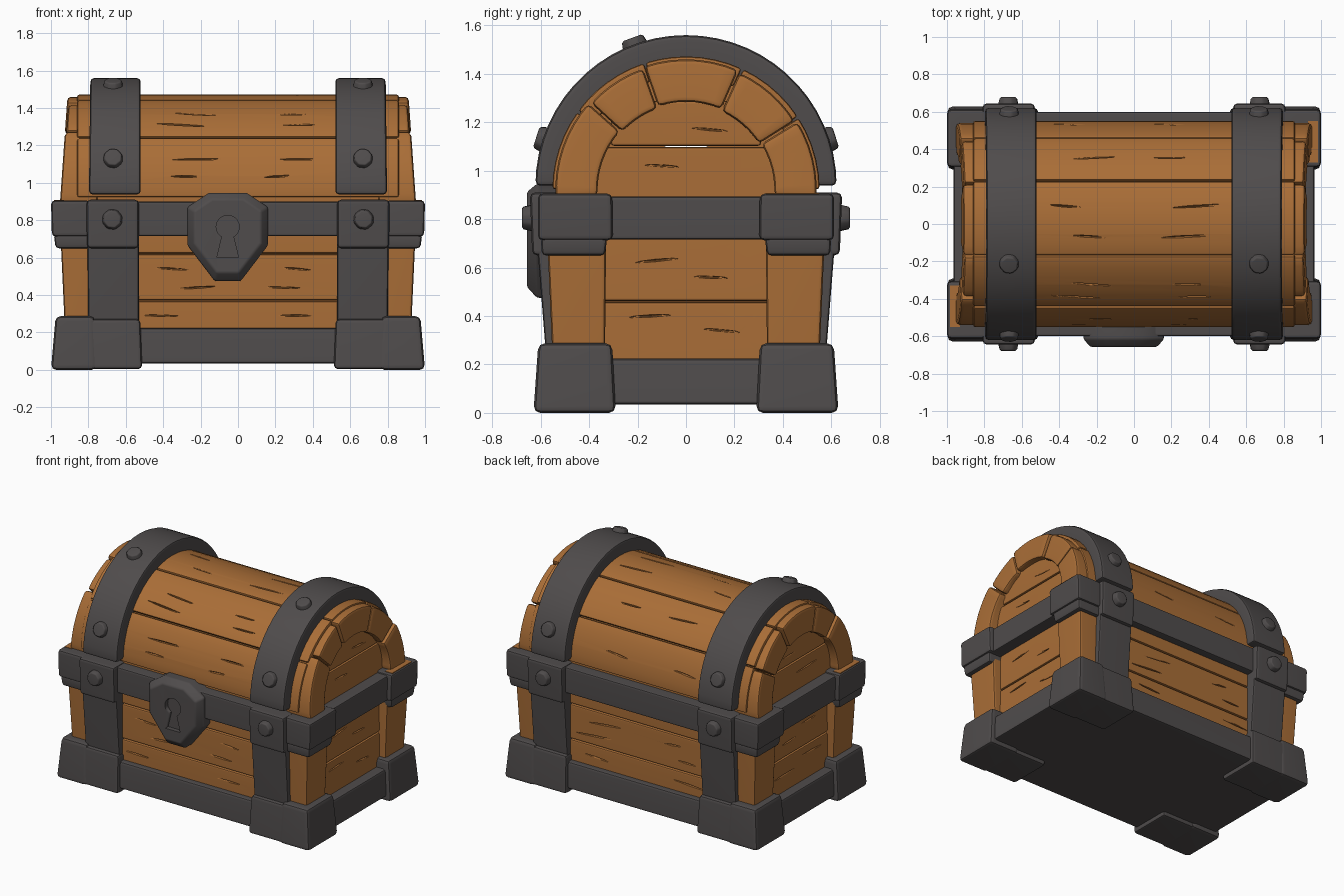
import bpy, bmesh, math, random
from mathutils import Matrix, Vector

if "Cube" in bpy.data.objects:
    bpy.data.objects.remove(bpy.data.objects["Cube"])

random.seed(4)
SIDES = (-1, 1)
CZ = 0.92  # centre height of the lid arch


def material(name, col):
    m = bpy.data.materials.new(name)
    m.diffuse_color = (*col, 1)
    m.use_nodes = True
    m.node_tree.nodes["Principled BSDF"].inputs["Base Color"].default_value = m.diffuse_color
    return m


WOOD = material("warm_wood", (0.40, 0.155, 0.038))
IRON = material("dark_iron", (0.079, 0.072, 0.072))


def finish(name, bm, mat, bevel=0.0, segs=2):
    bmesh.ops.recalc_face_normals(bm, faces=bm.faces)
    if bevel:
        edges = [e for e in bm.edges if len(e.link_faces) == 2 and e.calc_face_angle(0) > 0.6]
        bmesh.ops.bevel(bm, geom=edges, offset=bevel, segments=segs, profile=0.5,
                        affect='EDGES', clamp_overlap=True)
    me = bpy.data.meshes.new(name)
    bm.to_mesh(me)
    bm.free()
    ob = bpy.data.objects.new(name, me)
    bpy.context.collection.objects.link(ob)
    me.materials.append(mat)
    me.shade_smooth()
    me.set_sharp_from_angle(angle=math.radians(40))
    return ob


def loft(name, rings, mat, bevel=0.0, sx=1, sy=1):
    """Skin a list of equal rings of points and cap both ends."""
    bm = bmesh.new()
    vs = [[bm.verts.new((p[0] * sx, p[1] * sy, p[2])) for p in r] for r in rings]
    n = len(vs[0])
    for a, b in zip(vs, vs[1:]):
        for i in range(n):
            bm.faces.new((a[i], a[(i + 1) % n], b[(i + 1) % n], b[i]))
    bm.faces.new(vs[0])
    bm.faces.new(vs[-1])
    return finish(name, bm, mat, bevel)


def block(name, x, y, z, mat, bevel=0.015, tx=None, ty=None, sx=1, sy=1):
    """Box whose top may have its own x and y range."""
    def rect(x, y, z):
        return [(x[0], y[0], z), (x[1], y[0], z), (x[1], y[1], z), (x[0], y[1], z)]
    return loft(name, [rect(x, y, z[0]), rect(tx or x, ty or y, z[1])], mat, bevel, sx, sy)


def arc(name, a0, a1, r0, r1, x0, x1, mat, bevel, sx=1, lean=0.0, zc=CZ):
    """Curved slab around the x axis, angles in degrees from +y."""
    n = max(3, round((a1 - a0) / 6))
    rings = []
    for i in range(n + 1):
        a = math.radians(a0 + (a1 - a0) * i / n)
        c, s = math.cos(a), math.sin(a)
        rings.append([(x - (lean * r * s if x == x1 else 0), r * c, zc + r * s)
                      for x, r in ((x0, r0), (x1, r0), (x1, r1), (x0, r1))])
    return loft(name, rings, mat, bevel, sx)


cracked = []

# wooden core of box and lid
block("box_core", (-0.85, 0.85), (-0.52, 0.52), (0.1, 0.93), WOOD, 0)
arc("lid_core", 0, 180, 0.2, 0.525, -0.84, 0.84, WOOD, 0)

# lid planks
for a0, a1 in ((0, 33), (33, 65), (65, 108), (108, 144), (144, 180)):
    cracked.append(arc("lid_plank", a0 + .4, a1 - .4, 0.47, 0.552, -0.86, 0.86, WOOD, 0.012))

# front and back planks
for sy in SIDES:
    for z0, z1 in ((0.18, 0.37), (0.37, 0.62), (0.62, 0.8)):
        cracked.append(block("wall_plank", (-0.82, 0.82), (0.45, 0.545), (z0 + .003, z1 - .003),
                             WOOD, 0.012, sy=sy))

for sx in SIDES:
    # end planks of box and lid
    for z0, z1, w in ((0.18, 0.46, 0.36), (0.46, 0.75, 0.36), (0.75, 1.10, 0.44), (1.10, 1.29, 0.31)):
        cracked.append(block("end_plank", (0.78, 0.882), (-w, w), (z0 + .003, z1 - .003),
                             WOOD, 0.012, sx=sx))
    # curved rim blocks of the lid end
    for i, (a0, a1) in enumerate(((-4, 32), (32, 66), (66, 109), (109, 138), (138, 184))):
        bump = 0.008 * (i % 2)
        arc("lid_rim_block", a0 + .5, a1 - .5, 0.365 - bump, 0.54 - bump, 0.75, 0.95 - bump,
            WOOD, 0.02, sx, 0.07)
    # iron strap over the lid
    arc("lid_strap", 0, 180, 0.5, 0.622, 0.52, 0.797, IRON, 0.02, sx, 0.012, 0.938)
    # side rail
    block("side_band", (0.8, 0.965), (-0.4, 0.4), (0.715, 0.893), IRON, 0.015, sx=sx)
    for sy in SIDES:
        # corner post
        block("corner_post", (0.77, 0.925), (0.335, 0.55), (0.2, 0.7), WOOD, 0.018,
              (0.77, 0.948), (0.33, 0.572), sx, sy)
        # lower strap and strap clasp at the band
        block("wall_strap", (0.53, 0.80), (0.45, 0.575), (0.2, 0.7), IRON, 0.015,
              (0.53, 0.805), (0.45, 0.615), sx, sy)
        block("strap_clasp", (0.53, 0.808), (0.45, 0.635), (0.65, 0.91), IRON, 0.022,
              (0.53, 0.81), (0.45, 0.645), sx, sy)
        # band corner brackets
        block("corner_bracket", (0.79, 0.995), (0.302, 0.612), (0.712, 0.906), IRON, 0.022,
              (0.79, 1.0), (0.305, 0.612), sx, sy)
        block("bracket_lip", (0.79, 0.975), (0.335, 0.595), (0.65, 0.725), IRON, 0.018,
              (0.79, 0.985), (0.325, 0.6), sx, sy)
        # feet
        block("corner_foot", (0.755, 1.0), (0.29, 0.63), (0, 0.288), IRON, 0.028,
              (0.765, 0.975), (0.305, 0.61), sx, sy)
        block("strap_foot", (0.512, 0.80), (0.30, 0.622), (0.004, 0.272), IRON, 0.022,
              (0.522, 0.80), (0.32, 0.606), sx, sy)
        if sx == sy:
            # wooden inlay on top of two brackets
            block("bracket_inlay", (0.93, 0.985), (0.33, 0.55), (0.9, 0.909), WOOD, 0, sx=sx, sy=sy)

# front and back rails, base tray
for sy in SIDES:
    block("wall_band", (-0.56, 0.56), (0.45, 0.6), (0.715, 0.9), IRON, 0.015, sy=sy)
block("base_tray", (-0.965, 0.965), (-0.595, 0.595), (0.035, 0.224), IRON, 0.018,
      (-0.95, 0.95), (-0.585, 0.585))


# rivets along both straps
def rivet(pos, normal, r=0.062):
    bm = bmesh.new()
    rot = Vector(normal).to_track_quat('Z', 'Y').to_matrix().to_4x4()
    bmesh.ops.create_cone(bm, cap_ends=True, segments=8, radius1=r, radius2=r * 0.78, depth=0.06,
                          matrix=Matrix.Translation(pos) @ rot @ Matrix.Rotation(0.3, 4, 'Z'))
    finish("rivet", bm, IRON, 0.008, 1)


for sx in SIDES:
    for sy in SIDES:
        rivet((sx * 0.672, sy * 0.648, 0.805), (0, sy, 0))
    for deg in (18, 162, 110):
        a = math.radians(deg)
        n = Vector((0, math.cos(a), math.sin(a)))
        rivet(Vector((sx * 0.668, 0, 0.938)) + n * 0.62, n)

# lock plate with chamfered face
LX, LZ = -0.055, 0.74
outline = [(-0.155, 0.947), (0.045, 0.947), (0.16, 0.87), (0.16, 0.665),
           (0.015, 0.475), (-0.125, 0.475), (-0.27, 0.665), (-0.27, 0.87)]
rings = [[(LX + (x - LX) * s, y, LZ + (z - LZ) * s) for x, z in outline]
         for y, s in ((-0.5, 1), (-0.615, 1), (-0.657, 0.83))]
lock = loft("lock_plate", rings, IRON, 0.01)

# keyhole cutter: round top with flared slot
hole = [(LX + 0.062 * math.cos(math.radians(t)), 0.765 + 0.062 * math.sin(math.radians(t)))
        for t in range(-60, 241, 20)] + [(LX - 0.058, 0.6), (LX + 0.058, 0.6)]
key = loft("keyhole_cutter", [[(x, y, z) for x, z in hole] for y in (-0.7, -0.625)], IRON)

# crack cutter: slim splinters along the grain
bm = bmesh.new()


def splinter(pos, rot, size):
    bmesh.ops.create_icosphere(bm, subdivisions=1, radius=1, matrix=Matrix.Translation(pos) @ rot
                               @ Matrix.Diagonal((*size, 1)))


def tilt(axis):
    return Matrix.Rotation(random.uniform(-0.1, 0.1), 4, axis)


for deg in (15, 50, 80, 97, 126, 135, 158, 168):
    for x in (-0.3, 0.25):
        a = math.radians(deg)
        splinter((x + random.uniform(-.1, .1), 0.553 * math.cos(a), CZ + 0.553 * math.sin(a)),
                 Matrix.Rotation(a - math.pi / 2, 4, 'X') @ tilt('Z'),
                 (random.uniform(.08, .17), 0.007, 0.018))
for sy in SIDES:
    for z in (0.29, 0.44, 0.54):
        for x in (-0.32, 0.3):
            splinter((x + random.uniform(-.1, .1), sy * 0.547, z), tilt('Y'),
                     (random.uniform(.08, .17), 0.018, 0.006))
for sx in SIDES:
    for y, z in ((0.15, 0.34), (-0.15, 0.4), (0.1, 0.56), (-0.12, 0.63), (-0.1, 1.02), (0.1, 1.17)):
        splinter((sx * 0.884, y, z), tilt('X'), (0.016, random.uniform(.08, .14), 0.006))
cracks = finish("crack_cutter", bm, WOOD)

for ob, cutter in [(lock, key)] + [(o, cracks) for o in cracked]:
    mod = ob.modifiers.new("cut", 'BOOLEAN')
    mod.operation, mod.solver, mod.object = 'DIFFERENCE', 'EXACT', cutter
for c in (key, cracks):
    c.hide_render = True
    c.hide_set(True)

# even shading on the rounded edges
for ob in bpy.data.objects:
    if not ob.hide_render:
        ob.modifiers.new("normals", 'WEIGHTED_NORMAL').keep_sharp = True
